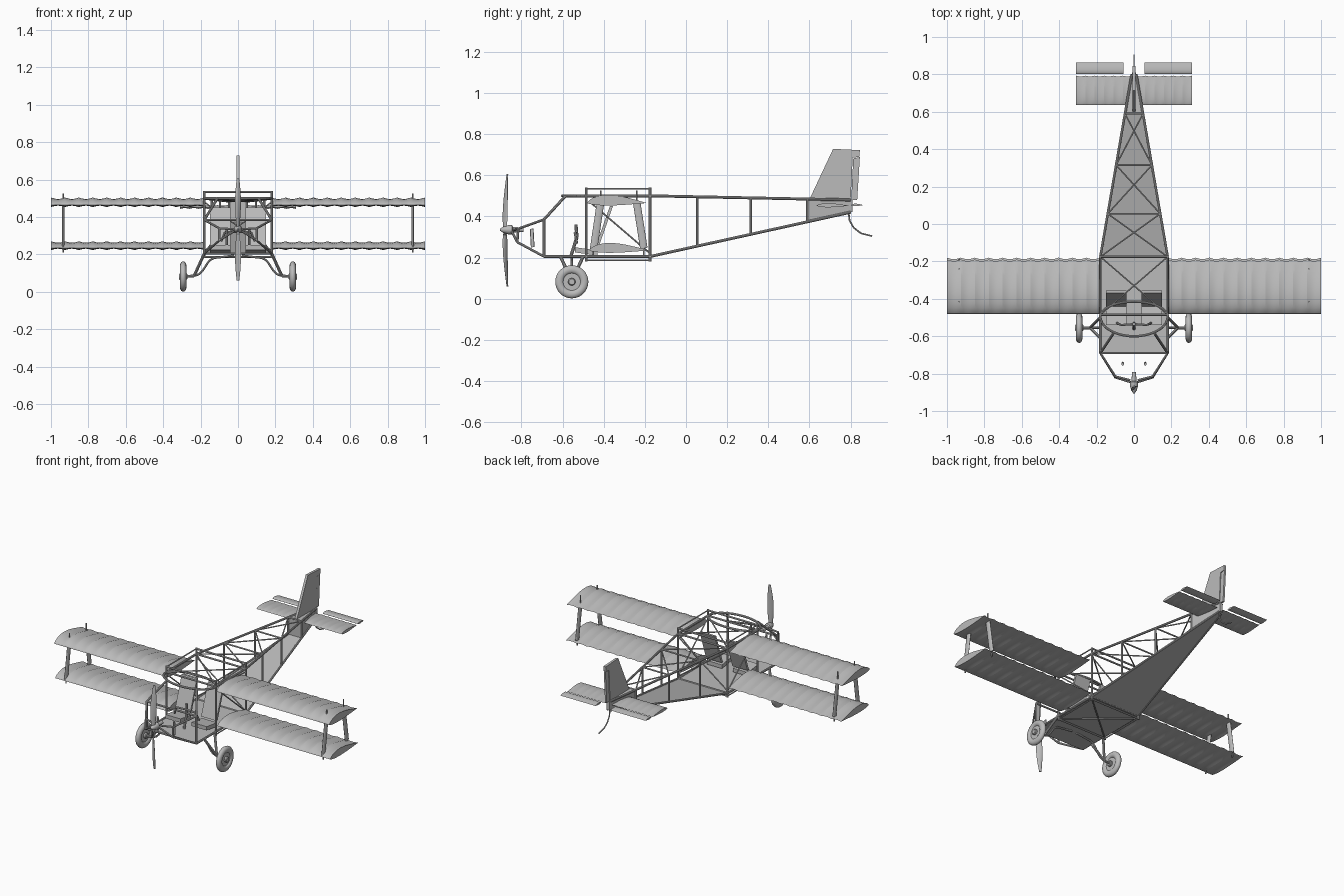
import bpy, bmesh, math
from mathutils import Vector, Matrix

if "Cube" in bpy.data.objects:
    bpy.data.objects.remove(bpy.data.objects["Cube"])

grey = bpy.data.materials.new("plain_grey")
grey.use_nodes = True
grey.diffuse_color = (0.5, 0.5, 0.5, 1)
grey.node_tree.nodes["Principled BSDF"].inputs["Base Color"].default_value = grey.diffuse_color

HALF, FLOOR, TOP = 0.18, 0.205, 0.5      # cockpit half width, floor and upper rail heights
NOSE, FRONT, REAR, TAIL = -0.69, -0.485, -0.175, 0.8
AXLE = Vector((0.293, -0.555, 0.082))


def finish(name, bm, angle=35):
    bmesh.ops.recalc_face_normals(bm, faces=bm.faces)
    mesh = bpy.data.meshes.new(name)
    bm.to_mesh(mesh)
    bm.free()
    mesh.materials.append(grey)
    obj = bpy.data.objects.new(name, mesh)
    bpy.context.collection.objects.link(obj)
    bpy.ops.object.select_all(action="DESELECT")
    obj.select_set(True)
    bpy.context.view_layer.objects.active = obj
    bpy.ops.object.shade_smooth_by_angle(angle=math.radians(angle))
    return obj


def flip(p):
    return (-p[0], p[1], p[2])


def tubes(name, paths, radius=0.007, mirror=True, widen=1, sides=10):
    """Round or oval bars along each path, copied to the other side."""
    bm = bmesh.new()
    if mirror:
        paths = paths + [[flip(p) for p in path] for path in paths]
    for path in paths:
        for a, b in zip(path, path[1:]):
            a, b = Vector(a), Vector(b)
            axis = (b - a).normalized()
            side = axis.cross(Vector((1, 0, 0)))
            if side.length < 0.01:
                side = Vector((0, 1, 0))
            side.normalize()
            turn = Matrix((side.cross(axis), side, axis)).transposed().to_4x4()
            place = Matrix.Translation((a + b) / 2) @ turn @ Matrix.Diagonal((1, widen, 1, 1))
            bmesh.ops.create_cone(bm, cap_ends=True, segments=sides, radius1=radius,
                                  radius2=radius, depth=(b - a).length, matrix=place)
    return finish(name, bm)


def loft(name, rings, angle=35, closed=False):
    """Skin between rings of equal length, capped unless the rings close up."""
    bm = bmesh.new()
    rows = [[bm.verts.new(p) for p in ring] for ring in rings]
    pairs = list(zip(rows, rows[1:]))
    if closed:
        pairs.append((rows[-1], rows[0]))
    else:
        bm.faces.new(rows[0])
        bm.faces.new(rows[-1])
    for low, high in pairs:
        for i in range(len(low)):
            j = (i + 1) % len(low)
            bm.faces.new((low[i], low[j], high[j], high[i]))
    return finish(name, bm, angle)


def slab(name, corners, offset):
    corners = [Vector(c) for c in corners]
    return loft(name, [corners, [c + Vector(offset) for c in corners]])


def ribbed_wing(name, side, root, tip, lead, trail, z, rise, belly, bays, sag):
    """Fabric surface that dips between its ribs."""
    steps, count, rings = 6, 14, []
    for k in range(bays * steps + 1):
        x = side * (root + (tip - root) * k / (bays * steps))
        dip = sag * math.sin(math.pi * (k % steps) / steps)
        ring = []
        for i in range(2 * count):
            upper = i <= count
            t = i / count if upper else 2 - i / count
            chord = (1 - math.cos(math.pi * t)) / 2
            bulge = math.sin(math.pi * chord ** 0.65)
            height = (rise - dip) * bulge if upper else (dip - belly) * bulge
            y = lead + (trail - lead) * chord - dip * chord
            ring.append((x, y, z + height))
        rings.append(ring)
    return loft(name, rings, 20)


def lathe(name, profile, centre, axis, sides=32, closed=False):
    """Turn (along, radius) pairs around the x or y axis."""
    rings = []
    for along, r in profile:
        ring = []
        for i in range(sides):
            a = math.tau * i / sides
            u, v = r * math.cos(a), r * math.sin(a)
            ring.append(Vector(centre) + Vector((along, u, v) if axis == "x" else (u, along, v)))
        rings.append(ring)
    return loft(name, rings, closed=closed)


# Wings, tail surfaces and wheels on both sides
for label, s in (("left", 1), ("right", -1)):
    ribbed_wing(label + "_upper_wing", s, HALF, 1, -0.48, -0.19, 0.465, 0.04, 0.012, 11, 0.008)
    ribbed_wing(label + "_lower_wing", s, HALF, 1, -0.47, -0.18, 0.235, 0.036, 0.012, 11, 0.008)
    ribbed_wing(label + "_stabilizer", s, 0.01, 0.31, 0.635, 0.793, 0.452, 0.012, 0.008, 6, 0.004)
    ribbed_wing(label + "_elevator", s, 0.055, 0.31, 0.802, 0.863, 0.455, 0.007, 0.005, 1, 0)
    hub = AXLE.copy()
    hub.x *= s
    tyre = [(0.017 * math.cos(math.tau * i / 14), 0.06 + 0.021 * math.sin(math.tau * i / 14))
            for i in range(14)]
    lathe(label + "_tyre", tyre, hub, "x", closed=True)
    lathe(label + "_rim", [(-0.008, 0.045), (0.008, 0.045)], hub, "x")
    lathe(label + "_hub", [(-0.022, 0.014), (-0.018, 0.018), (0.018, 0.018), (0.022, 0.014)], hub, "x")

# Wing struts with thin pins through the wings
lean = [((0.935, -0.45, 0.235), (0.935, -0.415, 0.47)), ((0.935, -0.205, 0.245), (0.935, -0.24, 0.47))]
tubes("wing_struts", [list(p) for p in lean], 0.007, widen=2.6, sides=14)
tubes("strut_pins", [[(x, y, 0.21), (x, y, 0.26)] for (x, y, z), _ in lean]
      + [[(x, y, 0.46), (x, y, 0.525)] for _, (x, y, z) in lean], 0.004)


# Tapering rear frame
def half_width(y):
    return HALF + (0.012 - HALF) * (y - REAR) / (TAIL - REAR)


def low(y):
    return (half_width(y), y, FLOOR + 0.215 * (y - REAR) / (TAIL - REAR))


def high(y):
    return (half_width(y), y, TOP - 0.02 * (y - REAR) / (TAIL - REAR))


stations = [REAR, 0.055, 0.315, 0.59]
tubes("rear_longerons", [[low(REAR), low(TAIL)], [high(REAR), high(TAIL)]])
tubes("rear_posts", [[low(y), high(y)] for y in stations], 0.006)
tubes("rear_cross_bars", [[high(y), flip(high(y))] for y in stations], 0.005, False)
tubes("rear_diagonals", [[high(a), flip(high(b))] for a, b in zip(stations, stations[1:])], 0.004)
belly = [low(REAR), low(TAIL), flip(low(TAIL)), flip(low(REAR))]
slab("rear_belly_skin", belly, (0, 0, -0.004))

# Cockpit frame
tubes("cockpit_rails", [
    [(HALF, NOSE, FLOOR), (HALF, REAR, FLOOR)],
    [(HALF, FRONT, TOP), (HALF, REAR, TOP)],
    [(HALF, NOSE, FLOOR), (HALF, NOSE, 0.385)],
    [(HALF, NOSE, 0.385), (0.11, -0.585, TOP)],
    [(HALF, FRONT, 0.18), (HALF, FRONT, 0.54)],
    [(HALF, REAR, 0.18), (HALF, REAR, 0.54)]])
tubes("cockpit_cross_bars", [[(-HALF, y, z), (HALF, y, z)] for y, z in (
    (NOSE, FLOOR), (NOSE, 0.385), (FRONT, TOP), (REAR, TOP), (REAR, FLOOR),
    (FRONT, 0.535), (REAR, 0.535), (FRONT, 0.187), (REAR, 0.187))], 0.006, False)
tubes("cockpit_braces", [[(HALF, FRONT, z), (HALF, REAR, z)] for z in (0.187, 0.535)]
      + [[(-HALF, FRONT, z), (HALF, REAR, z)] for z in (0.187, TOP)]
      + [[(HALF, FRONT + 0.03, 0.46), (HALF, REAR, 0.22)], [(HALF, REAR, 0.22), (-HALF, REAR, 0.48)]], 0.004)
arc = [math.pi * i / 20 for i in range(21)]
tubes("cockpit_hoops", [[(HALF * math.cos(a), -0.495 + depth * math.sin(a), TOP) for a in arc]
                        for depth in (-0.105, 0.08)], 0.007, False)
slab("floor", [(-HALF, NOSE, FLOOR), (HALF, NOSE, FLOOR), (HALF, REAR, FLOOR), (-HALF, REAR, FLOOR)],
     (0, 0, -0.006))

# Seats and controls
for label, s in (("left", 1), ("right", -1)):
    inner, outer = s * 0.04, s * 0.15
    slab(label + "_seat_back", [(inner, -0.44, 0.25), (outer, -0.44, 0.25),
                                (outer, -0.37, 0.45), (inner, -0.37, 0.45)], (0, 0.015, 0))
    slab(label + "_seat_cushion", [(inner, -0.54, 0.25), (outer, -0.54, 0.25),
                                   (outer, -0.43, 0.235), (inner, -0.43, 0.235)], (0, 0, -0.025))
tubes("control_stick", [[(0, -0.56, FLOOR), (0, -0.53, 0.3), (0, -0.535, 0.36)]], 0.008, False)
tubes("stick_grips", [[(0, -0.535, 0.32), (0.07, -0.54, 0.32), (0.09, -0.53, 0.27)]], 0.006)
tubes("pedals", [[(0.06, -0.745, 0.25), (0.06, -0.75, 0.34)]], 0.006, widen=1.5)

# Nose frame, engine shaft and propeller
tubes("nose_frame", [
    [(HALF, NOSE, FLOOR), (0.1, -0.82, 0.275), (0.02, -0.845, 0.325)],
    [(HALF, NOSE, 0.385), (0.1, -0.815, 0.34), (0.02, -0.835, 0.335)],
    [(0.1, -0.82, 0.275), (0.1, -0.815, 0.34)]], 0.006)
lathe("propeller_shaft", [(-0.905, 0.004), (-0.89, 0.014), (-0.865, 0.022), (-0.845, 0.022),
                          (-0.84, 0.013), (-0.79, 0.011)], (0, 0, 0.335), "y", 20)
blade = []
for i in range(25):
    t = i / 12 - 1
    r = abs(t)
    wide = 0.006 + 0.013 * math.sin(math.pi * min(1, r * 0.85 + 0.12))
    twist = math.copysign(0.9 - 0.6 * r, t)
    ring = []
    for k in range(10):
        a = math.tau * k / 10
        u, v = wide * math.cos(a), 0.004 * math.sin(a)
        ring.append((u * math.cos(twist) - v * math.sin(twist),
                     -0.88 + 0.012 * r * r + u * math.sin(twist) + v * math.cos(twist), 0.333 + 0.273 * t))
    blade.append(ring)
loft("propeller", blade)

# Landing gear
inboard = (0.235, AXLE.y, 0.085)
tubes("gear_legs", [[(HALF, -0.5, FLOOR), inboard], [(HALF, -0.61, FLOOR), inboard],
                    [inboard, tuple(AXLE)]], 0.008)
spring = [(0.1 + 0.15 * t, AXLE.y, 0.135 - 0.05 * math.tanh(5 * (t - 0.5)))
          for t in [i / 10 for i in range(11)]]
tubes("gear_springs", [[(0.02, AXLE.y, 0.195)] + spring], 0.006)

# Fin, rudder, tail box and skid
slab("fin", [(-0.008, 0.6, 0.483), (-0.008, 0.715, 0.728), (-0.008, 0.845, 0.722), (-0.008, 0.843, 0.69),
             (-0.008, 0.81, 0.685), (-0.008, TAIL, 0.48)], (0.016, 0, 0))
slab("rudder", [(-0.006, 0.813, 0.682), (-0.006, 0.845, 0.688), (-0.006, 0.832, 0.48),
                (-0.006, 0.803, 0.48)], (0.012, 0, 0))
loft("tail_box", [[low(y), high(y), flip(high(y)), flip(low(y))] for y in (0.59, 0.81)])
tubes("tail_skid", [[(0, 0.79, 0.42), (0, 0.795, 0.38), (0, 0.815, 0.345), (0, 0.85, 0.318),
                     (0, 0.905, 0.304)]], 0.004, False)
